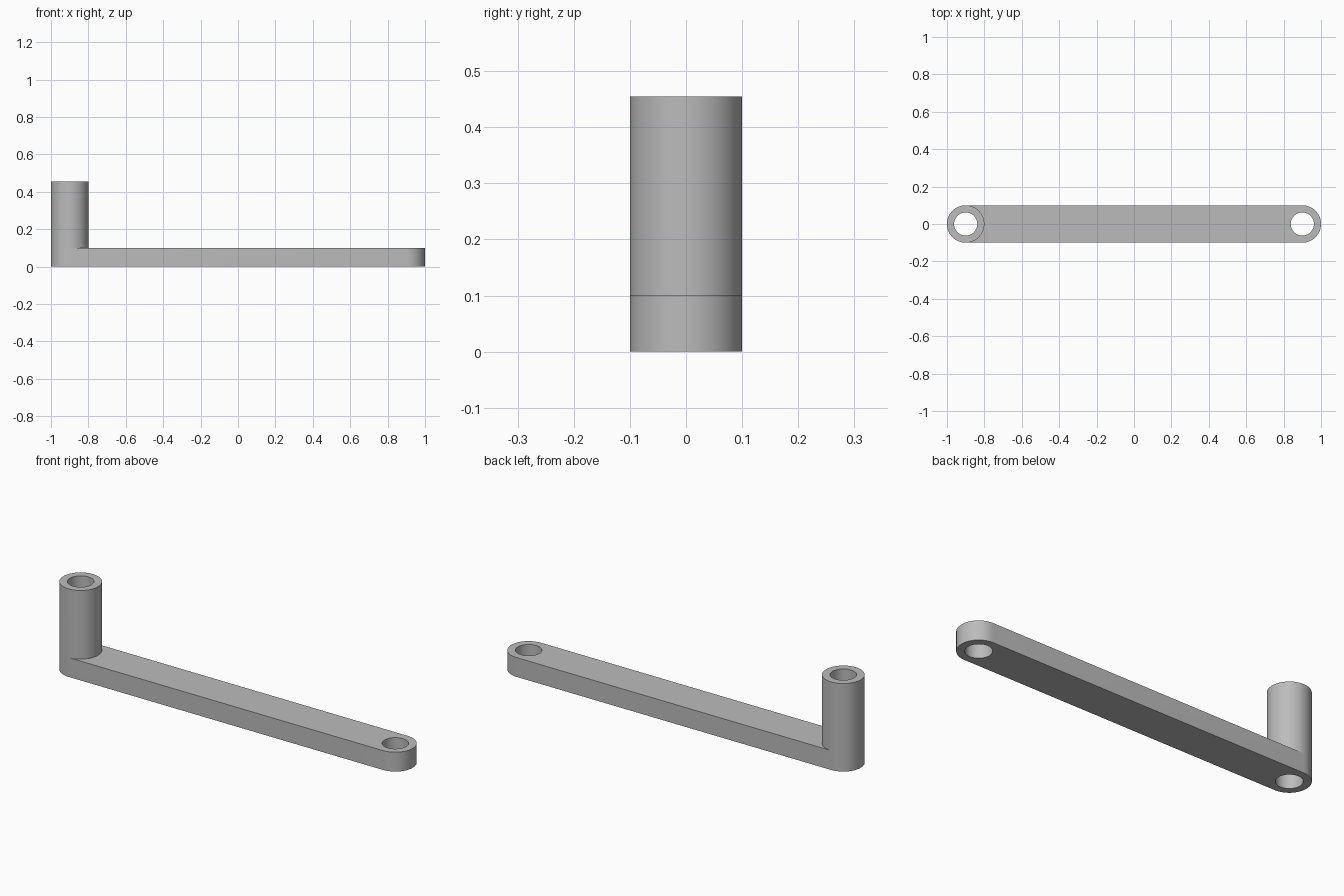
import bpy, bmesh, math

cube = bpy.data.objects.get("Cube")
if cube:
    bpy.data.objects.remove(cube, do_unlink=True)

SEGMENTS = 64
PIVOT_X = 0.9
OUTER_R = 0.1
HOLE_R = 0.062
ARM_TOP = 0.1
POST_TOP = 0.455

grey = bpy.data.materials.new("plain_grey")
grey.use_nodes = True
colour = (0.5, 0.5, 0.5, 1)
grey.diffuse_color = colour
grey.node_tree.nodes["Principled BSDF"].inputs["Base Color"].default_value = colour


def arc(cx, radius, start, sweep, steps):
    return [(cx + radius * math.cos(start + sweep * i / steps),
             radius * math.sin(start + sweep * i / steps)) for i in range(steps + 1)]


def circle(cx, radius):
    return arc(cx, radius, 0, 2 * math.pi, SEGMENTS)[:-1]


def prism(name, outline, bottom, top):
    """Extrude a flat outline into a closed solid."""
    bm = bmesh.new()
    base = bm.faces.new([bm.verts.new((x, y, bottom)) for x, y in outline])
    lid = bmesh.ops.extrude_face_region(bm, geom=[base])["geom"]
    bmesh.ops.translate(bm, vec=(0, 0, top - bottom),
                        verts=[v for v in lid if isinstance(v, bmesh.types.BMVert)])
    bmesh.ops.recalc_face_normals(bm, faces=bm.faces)
    mesh = bpy.data.meshes.new(name)
    bm.to_mesh(mesh)
    bm.free()
    mesh.materials.append(grey)
    obj = bpy.data.objects.new(name, mesh)
    bpy.context.collection.objects.link(obj)
    return obj


def combine(target, tool, operation):
    """Apply a boolean and discard the tool solid."""
    bpy.context.view_layer.objects.active = target
    mod = target.modifiers.new(operation.lower(), 'BOOLEAN')
    mod.operation = operation
    mod.solver = 'EXACT'
    mod.object = tool
    bpy.ops.object.modifier_apply(modifier=mod.name)
    bpy.data.objects.remove(tool, do_unlink=True)


# Flat arm with rounded ends
half = SEGMENTS // 2
outline = (arc(PIVOT_X, OUTER_R, -math.pi / 2, math.pi, half)
           + arc(-PIVOT_X, OUTER_R, math.pi / 2, math.pi, half))
crank = prism("crank_arm", outline, 0, ARM_TOP)

# Upright post on the right end
combine(crank, prism("post", circle(-PIVOT_X, OUTER_R), ARM_TOP, POST_TOP), 'UNION')

# Through holes at both ends
for x in (-PIVOT_X, PIVOT_X):
    hole = prism("hole_cutter", circle(x, HOLE_R), -0.1, POST_TOP + 0.1)
    hole.hide_render = True
    combine(crank, hole, 'DIFFERENCE')

# Smooth round walls, crisp rims
bpy.ops.object.select_all(action='DESELECT')
crank.select_set(True)
bpy.context.view_layer.objects.active = crank
bpy.ops.object.shade_smooth_by_angle(angle=math.radians(30))
